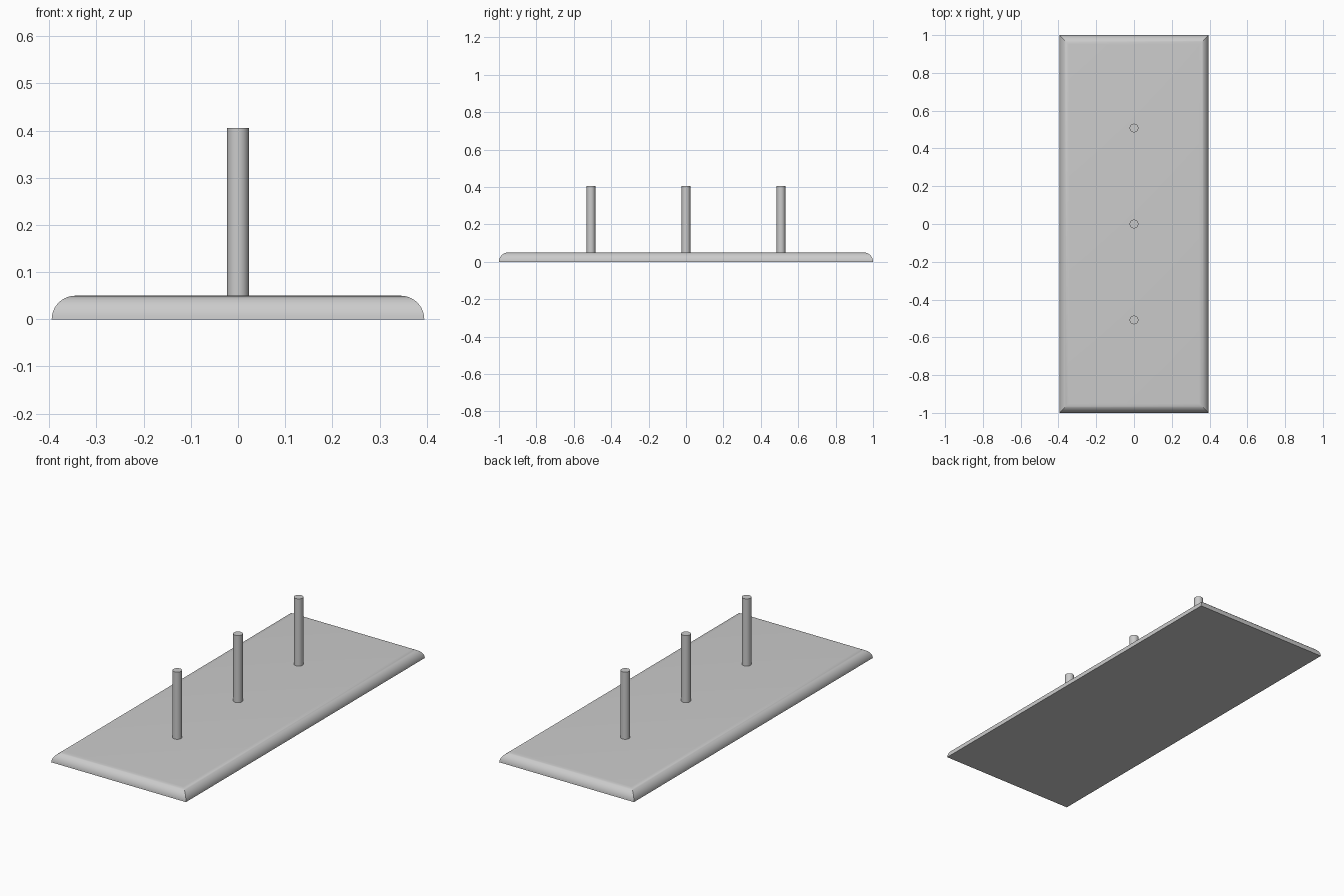
import bpy, bmesh, math

if "Cube" in bpy.data.objects:
    bpy.data.objects.remove(bpy.data.objects["Cube"])

HALF_X, HALF_Y, THICK = 0.395, 1.0, 0.05
ROD_R, ROD_TOP, ROD_GAP = 0.023, 0.406, 0.508
STEPS = 10


def finish(name, bm, angle):
    bmesh.ops.recalc_face_normals(bm, faces=bm.faces)
    mesh = bpy.data.meshes.new(name)
    bm.to_mesh(mesh)
    bm.free()
    obj = bpy.data.objects.new(name, mesh)
    bpy.context.collection.objects.link(obj)
    bpy.ops.object.select_all(action='DESELECT')
    obj.select_set(True)
    bpy.context.view_layer.objects.active = obj
    bpy.ops.object.shade_smooth_by_angle(angle=math.radians(angle))
    return obj


# Base slab: rectangles stacked along a quarter-round edge, with mitred corners
bm = bmesh.new()
rings = []
for i in range(STEPS + 1):
    a = math.pi / 2 * i / STEPS
    inset, z = THICK * (1 - math.cos(a)), THICK * math.sin(a)
    x, y = HALF_X - inset, HALF_Y - inset
    rings.append([bm.verts.new((sx * x, sy * y, z))
                  for sx, sy in ((-1, -1), (1, -1), (1, 1), (-1, 1))])
for low, high in zip(rings, rings[1:]):
    for k in range(4):
        n = (k + 1) % 4
        bm.faces.new((low[k], low[n], high[n], high[k]))
bm.faces.new(rings[0][::-1])
bm.faces.new(rings[-1])
finish("base", bm, 30)

# Three upright pegs, seated slightly into the base
bottom = THICK - 0.005
for label, y in (("front", -ROD_GAP), ("middle", 0), ("back", ROD_GAP)):
    bm = bmesh.new()
    bmesh.ops.create_cone(bm, cap_ends=True, segments=32, radius1=ROD_R,
                          radius2=ROD_R, depth=ROD_TOP - bottom)
    peg = finish(label + "_peg", bm, 40)
    peg.location = (0, y, (ROD_TOP + bottom) / 2)
